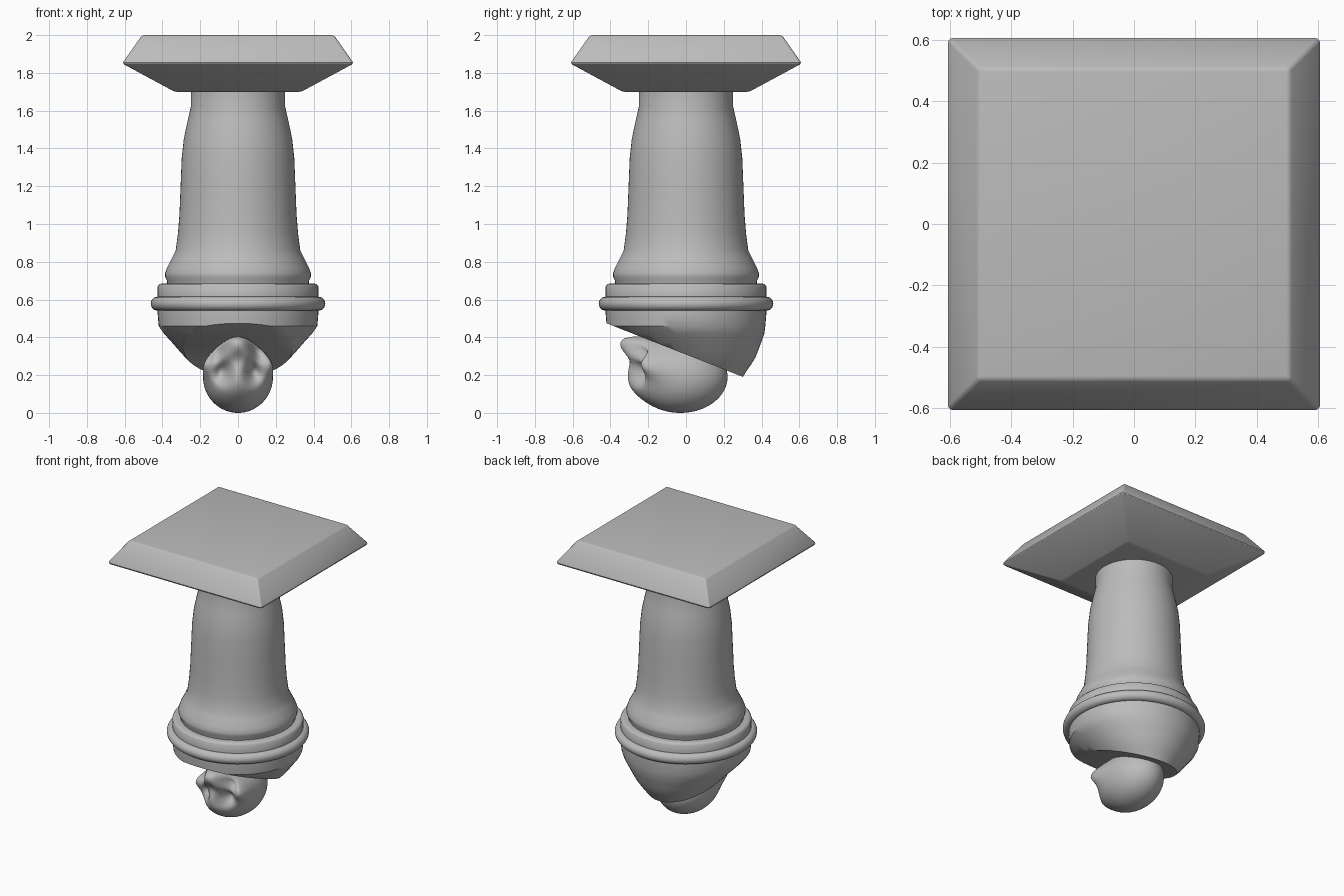
import bpy, bmesh, math
from mathutils import Vector

old = bpy.data.objects.get("Cube")
if old:
    bpy.data.objects.remove(old, do_unlink=True)

stone = bpy.data.materials.new("grey_stone")
stone.use_nodes = True
GREY = (0.5, 0.5, 0.5, 1)
stone.diffuse_color = GREY
stone.node_tree.nodes["Principled BSDF"].inputs["Base Color"].default_value = GREY


def finish(name, bm, angle=40):
    bmesh.ops.recalc_face_normals(bm, faces=bm.faces)
    me = bpy.data.meshes.new(name)
    bm.to_mesh(me)
    bm.free()
    me.materials.append(stone)
    ob = bpy.data.objects.new(name, me)
    bpy.context.collection.objects.link(ob)
    bpy.ops.object.select_all(action='DESELECT')
    ob.select_set(True)
    bpy.context.view_layer.objects.active = ob
    bpy.ops.object.shade_smooth_by_angle(angle=math.radians(angle))
    return ob


def loft(rings, n=64, turn=0.0):
    """Closed stack of regular rings given as (radius, z, y offset)."""
    bm = bmesh.new()
    prev = None
    for r, z, cy in rings:
        a = [2 * math.pi * i / n + turn for i in range(n)]
        ring = [bm.verts.new((r * math.cos(t), cy + r * math.sin(t), z)) for t in a]
        if prev:
            for i in range(n):
                j = (i + 1) % n
                bm.faces.new((prev[i], prev[j], ring[j], ring[i]))
        else:
            bm.faces.new(ring[::-1])
        prev = ring
    bm.faces.new(prev)
    return bm


# Square plate with sloping upper and lower faces
S = math.sqrt(2)
plate = loft([(0.335 * S, 1.70, 0), (0.613 * S, 1.85, 0), (0.508 * S, 2.0, 0)],
             4, math.pi / 4)
bmesh.ops.bevel(plate, geom=plate.edges[:], offset=0.012, segments=3,
                profile=0.5, affect='EDGES')
finish("square_plate", plate, 30)

# Swelling column with a flared foot
column = [(0.25, 1.72), (0.25, 1.62), (0.268, 1.54), (0.287, 1.45), (0.298, 1.35),
          (0.304, 1.2), (0.31, 1.05), (0.318, 0.95), (0.33, 0.86), (0.35, 0.82),
          (0.375, 0.77), (0.386, 0.74), (0.386, 0.72), (0.376, 0.70), (0.372, 0.66)]
finish("column", loft([(r, z, 0) for r, z in column]))

# Collar band and rounded ring
collar = [(0.40, 0.685), (0.415, 0.682), (0.425, 0.67), (0.425, 0.615)]
for k in range(13):
    t = math.pi * (0.5 - k / 12)
    collar.append((0.425 + 0.037 * math.cos(t), 0.578 + 0.037 * math.sin(t)))
finish("collar", loft([(r, z, 0) for r, z in collar]))

# Hood: a bowl leaning back, sliced by a tilted plane
hood = loft([(0.425, 0.56, 0), (0.425, 0.52, 0), (0.42, 0.46, 0), (0.392, 0.42, 0.023),
             (0.347, 0.37, 0.05), (0.312, 0.33, 0.07), (0.276, 0.29, 0.09),
             (0.24, 0.255, 0.104), (0.205, 0.22, 0.115), (0.165, 0.18, 0.13),
             (0.12, 0.14, 0.14)])
bmesh.ops.bisect_plane(hood, geom=hood.verts[:] + hood.edges[:] + hood.faces[:],
                       plane_co=(0, -0.43, 0.478), plane_no=(0, -0.283, -0.72),
                       clear_outer=True)
bmesh.ops.holes_fill(hood, edges=[e for e in hood.edges if e.is_boundary])
finish("hood", hood, 35)

# Upside-down skull: an egg shaped by soft pushes (centre, shift, reach)
pushes = [((0, -0.18, 0.35), (0, -0.15, 0.05), 0.085),       # upper jaw
          ((0, -0.27, 0.18), (0, -0.025, 0.0), 0.07),        # brow
          ((0, -0.27, 0.275), (0, 0.03, 0.0), 0.03)]         # nose hollow
for s in (-1, 1):
    pushes += [((s * 0.078, -0.25, 0.215), (0, 0.085, 0.01), 0.036),     # eye sockets
               ((s * 0.165, -0.14, 0.27), (s * 0.022, -0.075, 0), 0.05),  # cheekbones
               ((s * 0.11, -0.20, 0.32), (0, 0.075, 0), 0.035)]           # cheek hollows
skull = bmesh.new()
bmesh.ops.create_icosphere(skull, subdivisions=5, radius=1)
for v in skull.verts:
    p = Vector((v.co.x * 0.185, v.co.y * 0.25 - 0.03, v.co.z * 0.19 + 0.2))
    move = Vector()
    for c, shift, reach in pushes:
        move += Vector(shift) * math.exp(-(p - Vector(c)).length_squared / (2 * reach ** 2))
    v.co = p + move
    v.co.z = max(v.co.z, 0.0)
lowest = min(v.co.z for v in skull.verts)
bmesh.ops.translate(skull, verts=skull.verts, vec=(0, 0, -lowest))
finish("skull", skull, 60)
